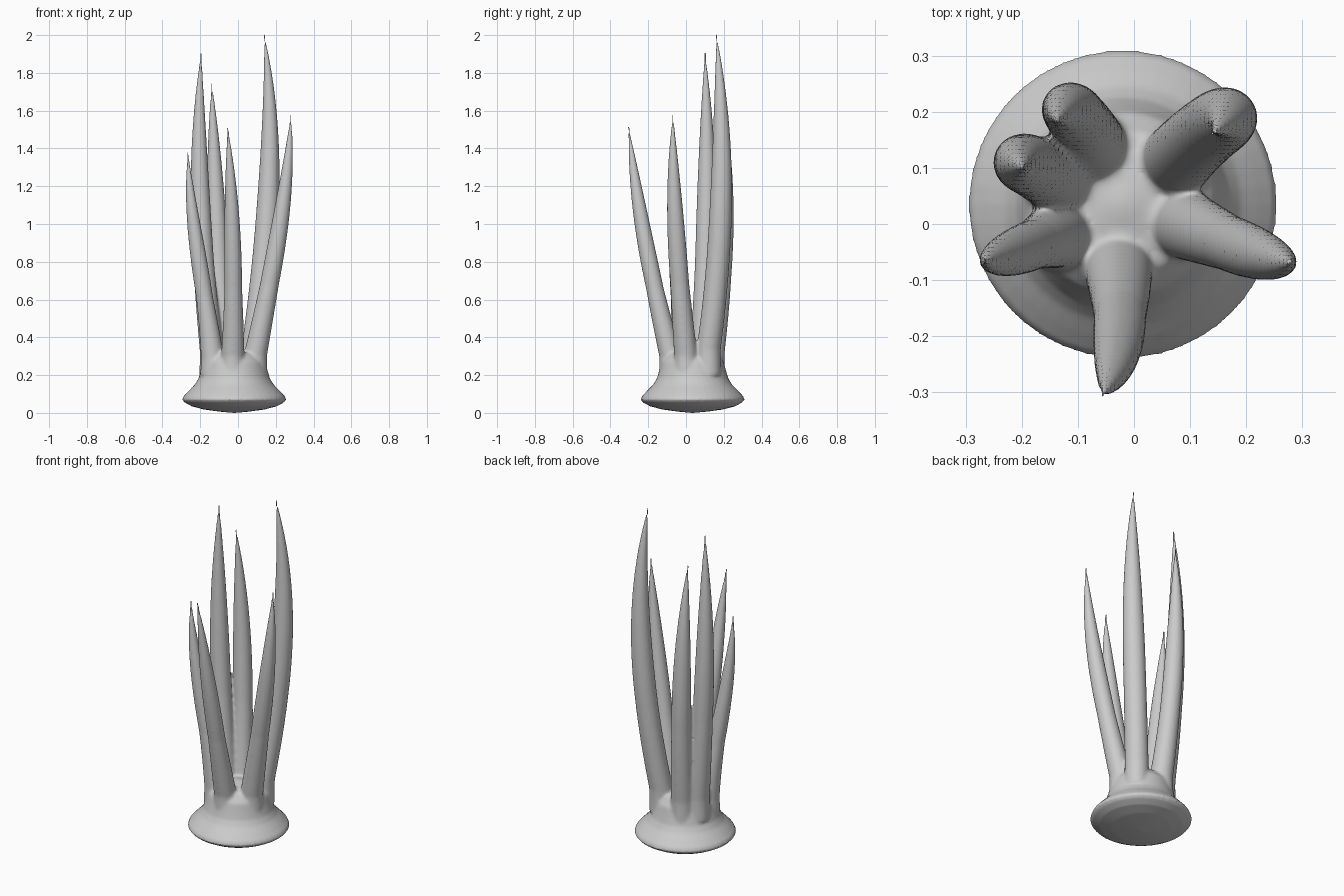
import bpy, bmesh, math
from mathutils import Vector

if "Cube" in bpy.data.objects:
    bpy.data.objects.remove(bpy.data.objects["Cube"])

CX, CY = -0.02, 0.035
KNOTS = (0.07, 0.35, 0.7, 1.0)


def path(points, t):
    """Smooth cubic through four plan points at the knot heights."""
    t = max(t, KNOTS[0])
    total = Vector((0, 0))
    for i, p in enumerate(points):
        w = 1.0
        for j, k in enumerate(KNOTS):
            if j != i:
                w *= (t - k) / (KNOTS[i] - k)
        total += w * Vector(p)
    return total


def girth(mid, t):
    """Thick root, even middle, rounded taper to a point."""
    if t < 0.35:
        return 0.066 + (mid - 0.066) * t / 0.35
    return max(mid * (1 - ((t - 0.35) / 0.65) ** 2.2), 0.005)


def loft(bm, rings, sides):
    """Closed stack of horizontal circles given as (x, y, z, radius)."""
    loops = []
    for x, y, z, r in rings:
        ring = bmesh.ops.create_circle(bm, segments=sides, radius=r)["verts"]
        for v in ring:
            v.co += Vector((x, y, z))
        loops.append(ring)
    for lo, hi in zip(loops, loops[1:]):
        for i in range(sides):
            j = (i + 1) % sides
            bm.faces.new((lo[i], lo[j], hi[j], hi[i]))
    bm.faces.new(loops[0])
    bm.faces.new(loops[-1])


bm = bmesh.new()

# Flared foot and short trunk: (radius, height)
profile = [(0.004, 0.0), (0.08, 0.007), (0.16, 0.018), (0.225, 0.035), (0.262, 0.055),
           (0.275, 0.07), (0.268, 0.088), (0.24, 0.118), (0.21, 0.148), (0.19, 0.18),
           (0.178, 0.22), (0.165, 0.27), (0.13, 0.315), (0.01, 0.34)]
loft(bm, [(CX, CY, z, r) for r, z in profile], 48)

# Six tapering arms: tip height, middle radius, plan points from root to tip
arms = [
    (2.005, 0.061, (.080, .118), (.138, .171), (.169, .188), (.139, .161)),
    (1.910, 0.055, (-.138, .084), (-.182, .103), (-.205, .110), (-.195, .100)),
    (1.745, 0.054, (-.075, .140), (-.100, .187), (-.123, .204), (-.139, .181)),
    (1.515, 0.047, (-.028, -.078), (-.025, -.165), (-.035, -.252), (-.055, -.304)),
    (1.580, 0.050, (.090, .000), (.167, -.033), (.246, -.062), (.280, -.069)),
    (1.380, 0.045, (-.134, -.018), (-.177, -.036), (-.237, -.059), (-.265, -.066)),
]
for top, mid, *points in arms:
    steps = [i / 40 for i in range(41)]
    loft(bm, [(*path(points, t), 0.2 + (top - 0.2) * t, girth(mid, t)) for t in steps], 24)

bmesh.ops.recalc_face_normals(bm, faces=bm.faces[:])
mesh = bpy.data.meshes.new("tube_cluster")
bm.to_mesh(mesh)
bm.free()
body = bpy.data.objects.new("tube_cluster", mesh)
bpy.context.collection.objects.link(body)
bpy.context.view_layer.objects.active = body
body.select_set(True)

# Fuse everything into one skin
fuse = body.modifiers.new("fuse", 'REMESH')
fuse.mode = 'VOXEL'
fuse.voxel_size = 0.007
bpy.ops.object.modifier_apply(modifier=fuse.name)

# Soften only the webbing between the arms
web = body.vertex_groups.new(name="webbing")
for v in body.data.vertices:
    w = min((v.co.z - 0.14) / 0.08, (0.75 - v.co.z) / 0.25, 1)
    if w > 0:
        web.add([v.index], w, 'REPLACE')
soft = body.modifiers.new("soften", 'SMOOTH')
soft.factor = 0.5
soft.iterations = 14
soft.vertex_group = web.name

# Light overall smoothing removes the voxel steps
even = body.modifiers.new("even", 'SMOOTH')
even.factor = 0.4
even.iterations = 2
for p in body.data.polygons:
    p.use_smooth = True
